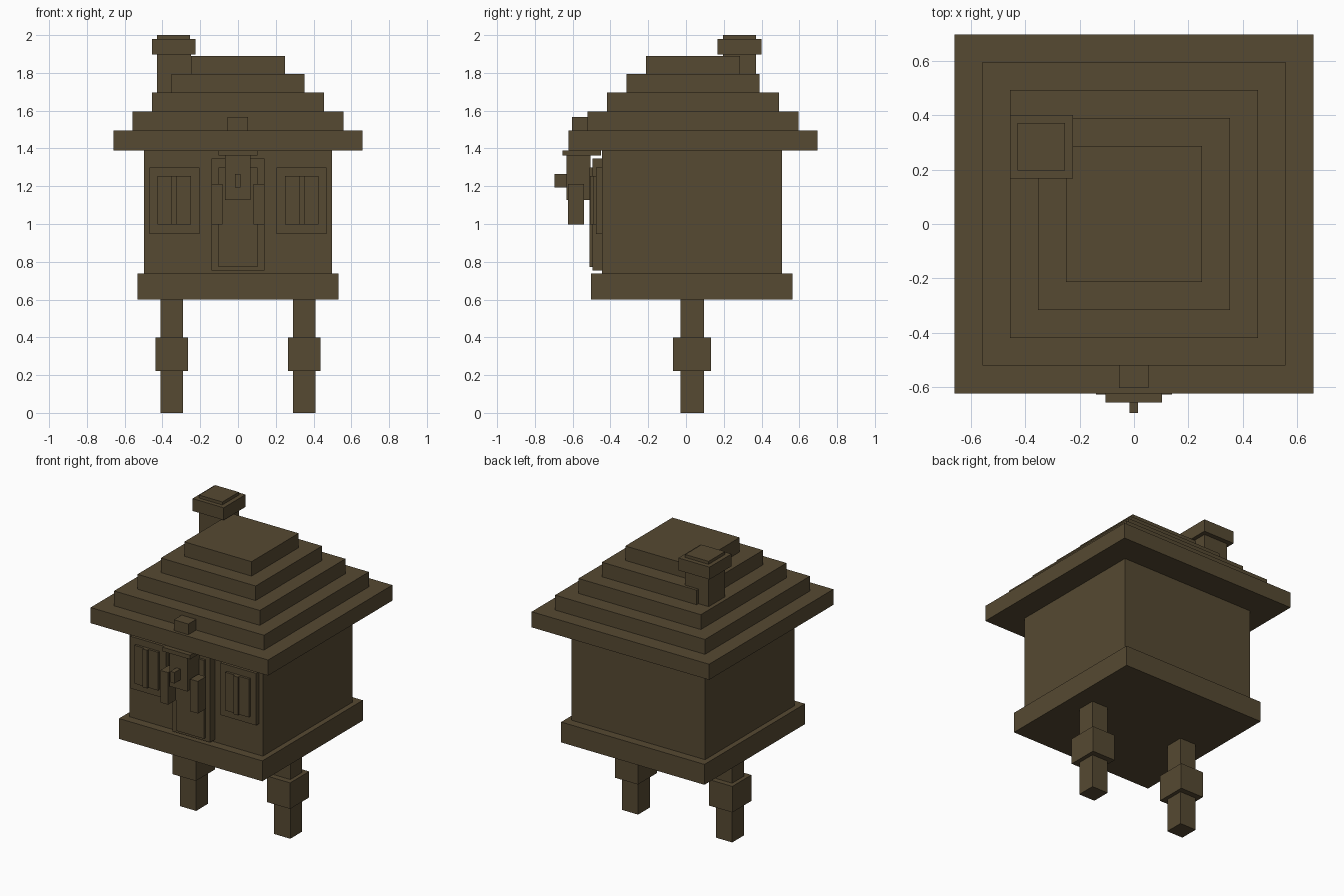
import bpy

wood = bpy.data.materials.new("dark_brown_wood")
wood.diffuse_color = (0.093, 0.067, 0.032, 1.0)


def box(name, x, y, z):
    """Box spanning the (low, high) range on each axis."""
    bpy.ops.mesh.primitive_cube_add(size=1, location=[(a + b) / 2 for a, b in (x, y, z)])
    ob = bpy.context.object
    ob.name = name
    ob.scale = [b - a for a, b in (x, y, z)]
    bpy.ops.object.transform_apply(location=False, rotation=False, scale=True)
    ob.data.materials.append(wood)
    return ob


def pair(name, x, y, z):
    """Same box on the right and mirrored on the left."""
    box(name + "_right", x, y, z)
    box(name + "_left", (-x[1], -x[0]), y, z)


# Stilt legs with thick knees
pair("leg", (0.29, 0.41), (-0.03, 0.095), (0, 0.6))
pair("knee", (0.265, 0.437), (-0.07, 0.132), (0.223, 0.398))

# Floor slab and walls
box("floor_slab", (-0.533, 0.533), (-0.503, 0.565), (0.6, 0.737))
box("walls", (-0.497, 0.497), (-0.445, 0.507), (0.737, 1.39))

# Stepped roof
steps = [1.39, 1.495, 1.595, 1.695, 1.793, 1.89]
for i in range(5):
    h = 0.66 - 0.1025 * i
    box(f"roof_step_{i + 1}", (-h, h), (0.037 - h, 0.037 + h), (steps[i], steps[i + 1]))
box("roof_block", (-0.055, 0.053), (-0.603, -0.5), (1.49, 1.567))

# Chimney
box("chimney_shaft", (-0.428, -0.25), (0.197, 0.37), (1.65, 1.9))
box("chimney_cap", (-0.456, -0.224), (0.168, 0.401), (1.897, 1.98))
box("chimney_top", (-0.428, -0.254), (0.197, 0.371), (1.98, 2.0))

# Door
box("door_frame", (-0.14, 0.14), (-0.495, -0.445), (0.753, 1.347))
box("door", (-0.104, 0.104), (-0.51, -0.48), (0.773, 1.3))

# Carving over the door
box("carved_block", (-0.068, 0.066), (-0.632, -0.505), (1.128, 1.362))
box("carved_cap", (-0.104, 0.102), (-0.655, -0.45), (1.362, 1.39))
box("carved_peg", (-0.016, 0.014), (-0.695, -0.62), (1.192, 1.266))
pair("side_bracket", (0.082, 0.14), (-0.626, -0.54), (0.997, 1.213))

# Windows
pair("window_frame", (0.203, 0.469), (-0.477, -0.445), (0.948, 1.298))
pair("window_pane", (0.25, 0.426), (-0.493, -0.47), (0.997, 1.254))
pair("window_bar", (0.322, 0.354), (-0.507, -0.48), (0.997, 1.254))
